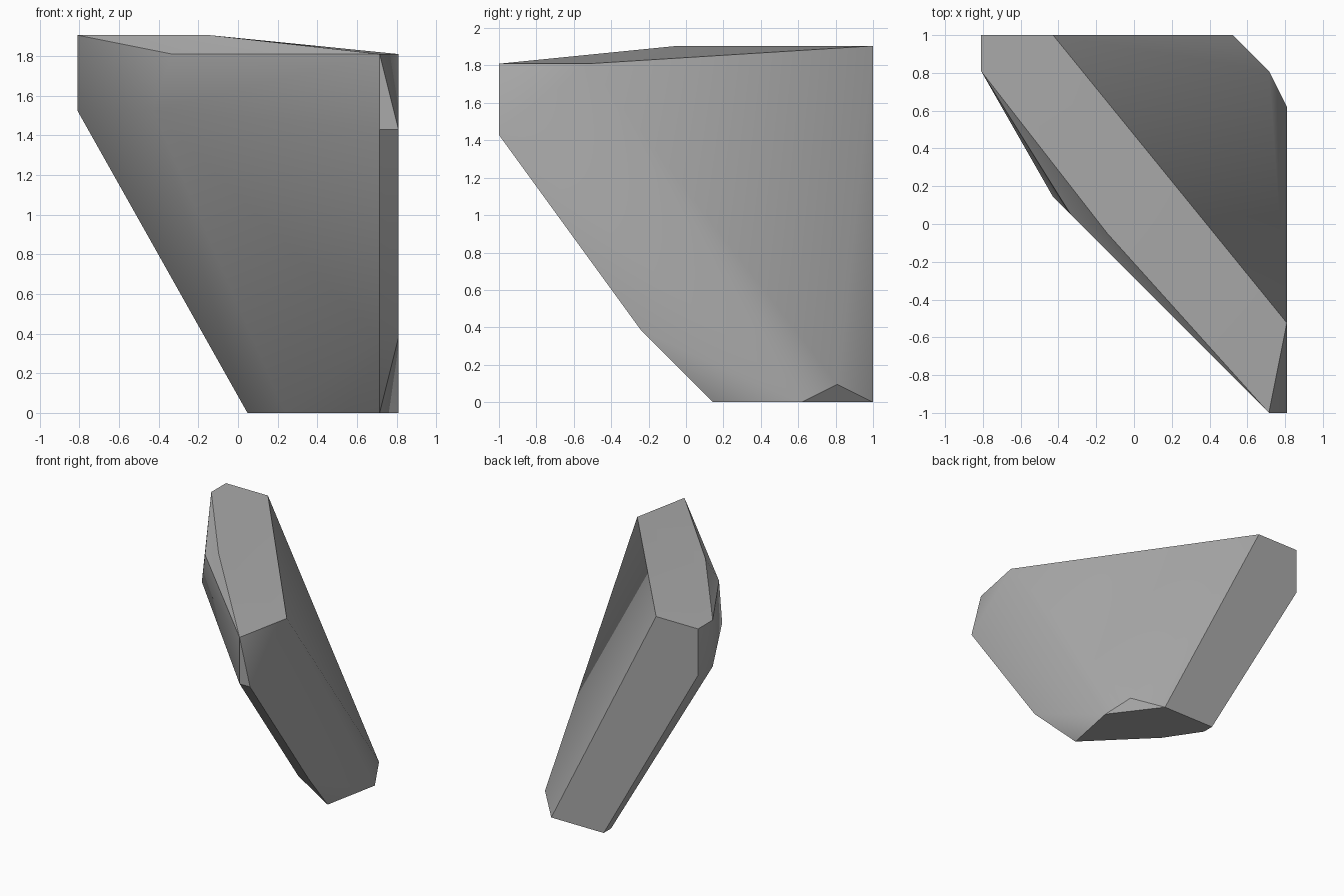
import bpy, bmesh, math
from mathutils import Vector

default_cube = bpy.data.objects.get("Cube")
if default_cube:
    bpy.data.objects.remove(default_cube, do_unlink=True)

# Stone is laid out on a coarse grid of whole steps
STEP = 2 / 21
CENTRE = Vector((8.5, 10.5, 0))

# Corner points, grouped by the part of the stone they bound
top_rim = [(0, 21, 20), (4, 21, 20), (17, 5, 19), (16, 0, 19), (7, 10, 20), (0, 19, 20)]
front_bevel = [(5, 11, 19), (4, 12, 16), (16, 0, 15), (17, 0, 15)]
left_end = [(0, 21, 16), (0, 19, 16)]
lower_front = [(16, 8, 4), (17, 8, 4)]
base_rim = [(16, 12, 0), (11, 17, 0), (9, 20, 0), (9, 21, 0), (14, 21, 0), (17, 17, 0)]
chipped_corner = [(16, 19, 1)]


def make_material(name, colour):
    material = bpy.data.materials.new(name)
    material.diffuse_color = colour
    material.use_nodes = True
    shader = next(n for n in material.node_tree.nodes if n.type == "BSDF_PRINCIPLED")
    shader.inputs["Base Color"].default_value = colour
    shader.inputs["Roughness"].default_value = 0.9
    return material


def make_faceted_stone(name, groups, material):
    bm = bmesh.new()
    for group in groups:
        for corner in group:
            bm.verts.new((Vector(corner) - CENTRE) * STEP)
    # Wrap the corners, then merge coplanar triangles into clean facets
    bmesh.ops.convex_hull(bm, input=list(bm.verts))
    bmesh.ops.dissolve_limit(bm, angle_limit=math.radians(0.5),
                             verts=list(bm.verts), edges=list(bm.edges))
    bmesh.ops.recalc_face_normals(bm, faces=list(bm.faces))
    mesh = bpy.data.meshes.new(name)
    bm.to_mesh(mesh)
    bm.free()
    mesh.materials.append(material)
    stone = bpy.data.objects.new(name, mesh)
    bpy.context.collection.objects.link(stone)
    return stone


stone_grey = make_material("stone_grey", (0.4, 0.4, 0.4, 1))
stone = make_faceted_stone(
    "stone_slab",
    [top_rim, front_bevel, left_end, lower_front, base_rim, chipped_corner],
    stone_grey)

# Soft shading over shallow creases, crisp edges elsewhere
bpy.ops.object.select_all(action="DESELECT")
stone.select_set(True)
bpy.context.view_layer.objects.active = stone
bpy.ops.object.shade_smooth_by_angle(angle=math.radians(30))
